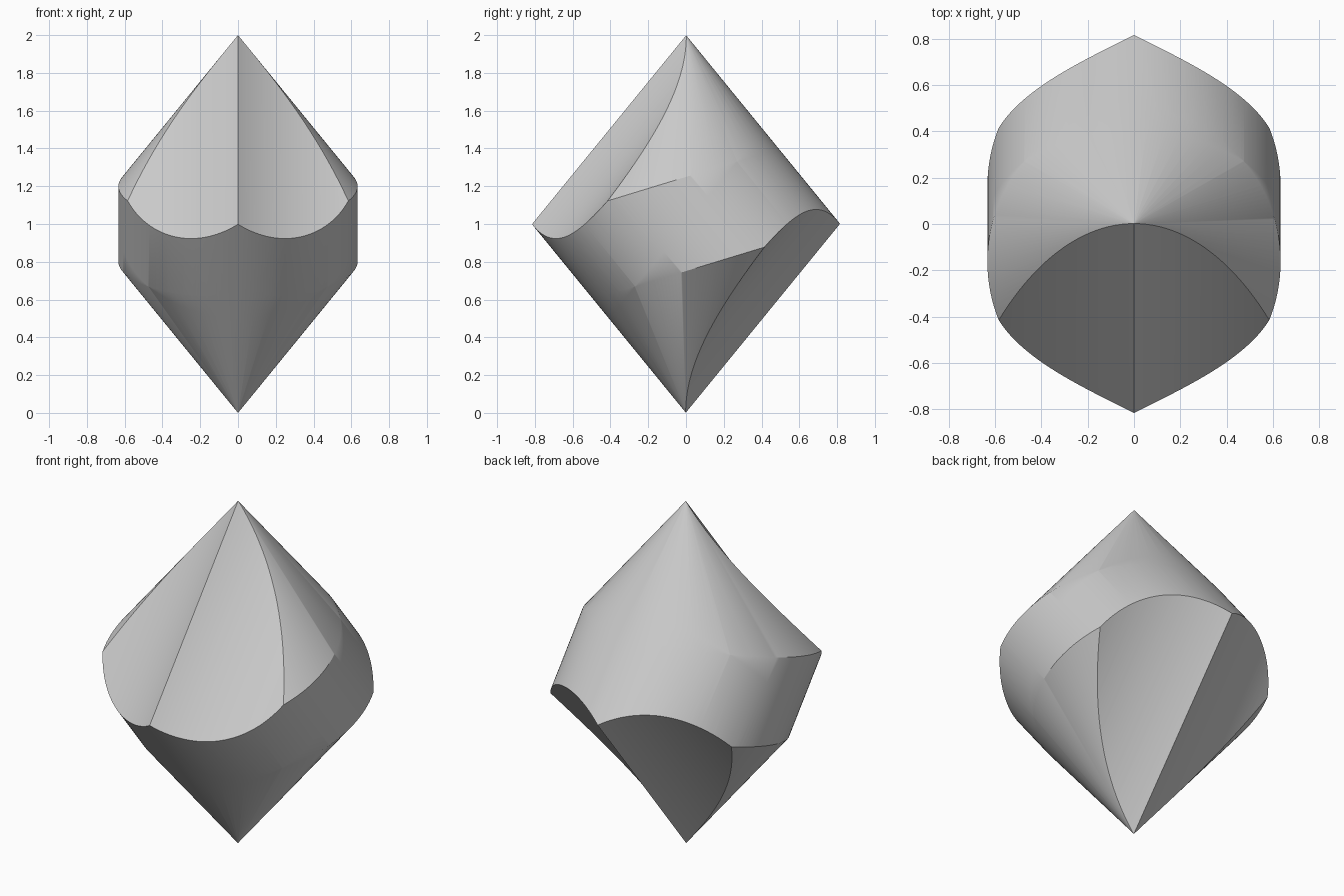
import bpy, bmesh, math
from mathutils import Matrix, Vector

if "Cube" in bpy.data.objects:
    bpy.data.objects.remove(bpy.data.objects["Cube"])

RADIUS = math.sqrt(2 / 3)           # equator of the double cone
INNER = RADIUS / math.hypot(1, RADIUS)   # ball touching all the cone sides
SLANT = math.atan(RADIUS)           # half angle of the cones
SEGMENTS = 192
CENTRE = Matrix.Translation((0, 0, 1))
HALF_TURN = Matrix.Rotation(math.pi, 4, 'X')

grey = bpy.data.materials.new("plain_grey")
grey.use_nodes = True
grey.diffuse_color = (0.6, 0.6, 0.6, 1)
grey.node_tree.nodes["Principled BSDF"].inputs["Base Color"].default_value = (0.6, 0.6, 0.6, 1)


def make_object(name, bm):
    bmesh.ops.recalc_face_normals(bm, faces=bm.faces[:])
    mesh = bpy.data.meshes.new(name)
    bm.to_mesh(mesh)
    bm.free()
    mesh.materials.append(grey)
    obj = bpy.data.objects.new(name, mesh)
    bpy.context.collection.objects.link(obj)
    return obj


def prism(name, outline, matrix):
    """Extrude an outline in the XY plane along Z, centred, then place it."""
    bm = bmesh.new()
    face = bm.faces.new([bm.verts.new((x, y, -2)) for x, y in outline])
    result = bmesh.ops.extrude_face_region(bm, geom=[face])
    top = [g for g in result["geom"] if isinstance(g, bmesh.types.BMVert)]
    bmesh.ops.translate(bm, verts=top, vec=(0, 0, 4))
    bm.transform(matrix)
    obj = make_object(name, bm)
    obj.hide_render = True
    return obj


# Double cone
bm = bmesh.new()
ring = [bm.verts.new((RADIUS * math.sin(a), RADIUS * math.cos(a), 1))
        for a in (math.tau * i / SEGMENTS for i in range(SEGMENTS))]
for z in (0, 2):
    tip = bm.verts.new((0, 0, z))
    for i in range(SEGMENTS):
        bm.faces.new((ring[i - 1], ring[i], tip))
body = make_object("double_cone_body", bm)

# Slanted round bar that trims the sides, parallel to the lower front edge
circle = [(INNER * 1.0008 * math.cos(a), INNER * 1.0008 * math.sin(a))
          for a in (math.tau * i / SEGMENTS for i in range(SEGMENTS))]
side_trim = prism("side_trim_cutter", circle, CENTRE @ Matrix.Rotation(SLANT, 4, 'X'))

# Paired hollow grooves meeting at a ridge, under the back
AX, AY = 0.694, 0.8955              # centre of the groove arc from the ridge
ARC = math.hypot(AX, AY)
STEPS = 40
half = []
for i in range(1, STEPS + 1):
    x = 0.75 * i / STEPS
    half.append((x, INNER - 0.0015 + AY - math.sqrt(ARC ** 2 - (x - AX) ** 2)))
outline = ([(-x, y) for x, y in reversed(half)] + [(0, INNER - 0.0015)] + half
           + [(0.75, 1.5), (-0.75, 1.5)])
across = Vector((1, 0, 0))
outward = Vector((0, -math.cos(SLANT), math.sin(SLANT)))
along = across.cross(outward)
frame = Matrix((across, outward, along)).transposed().to_4x4()
back_groove = prism("back_groove_cutter", outline, CENTRE @ HALF_TURN @ frame)

# Apply the cuts
bpy.ops.object.select_all(action='DESELECT')
bpy.context.view_layer.objects.active = body
body.select_set(True)
for cutter, mode in ((side_trim, 'INTERSECT'), (back_groove, 'DIFFERENCE')):
    cut = body.modifiers.new(cutter.name, 'BOOLEAN')
    cut.operation = mode
    cut.solver = 'EXACT'
    cut.object = cutter
    bpy.ops.object.modifier_apply(modifier=cut.name)
    bpy.data.objects.remove(cutter)

# Keep the grooved half and repeat it, turned over, for the front
bm = bmesh.new()
bm.from_mesh(body.data)
bmesh.ops.bisect_plane(bm, geom=bm.verts[:] + bm.edges[:] + bm.faces[:],
                       plane_co=(0, 0, 1), plane_no=outward, clear_outer=True)
copy = bmesh.ops.duplicate(bm, geom=bm.verts[:] + bm.edges[:] + bm.faces[:])
bmesh.ops.transform(bm, matrix=CENTRE @ HALF_TURN @ CENTRE.inverted(),
                    verts=[g for g in copy["geom"] if isinstance(g, bmesh.types.BMVert)])
bmesh.ops.remove_doubles(bm, verts=bm.verts[:], dist=0.0003)
bm.to_mesh(body.data)
bm.free()

# Smooth curved faces, sharp creases
bpy.ops.object.shade_smooth_by_angle(angle=math.radians(30))
